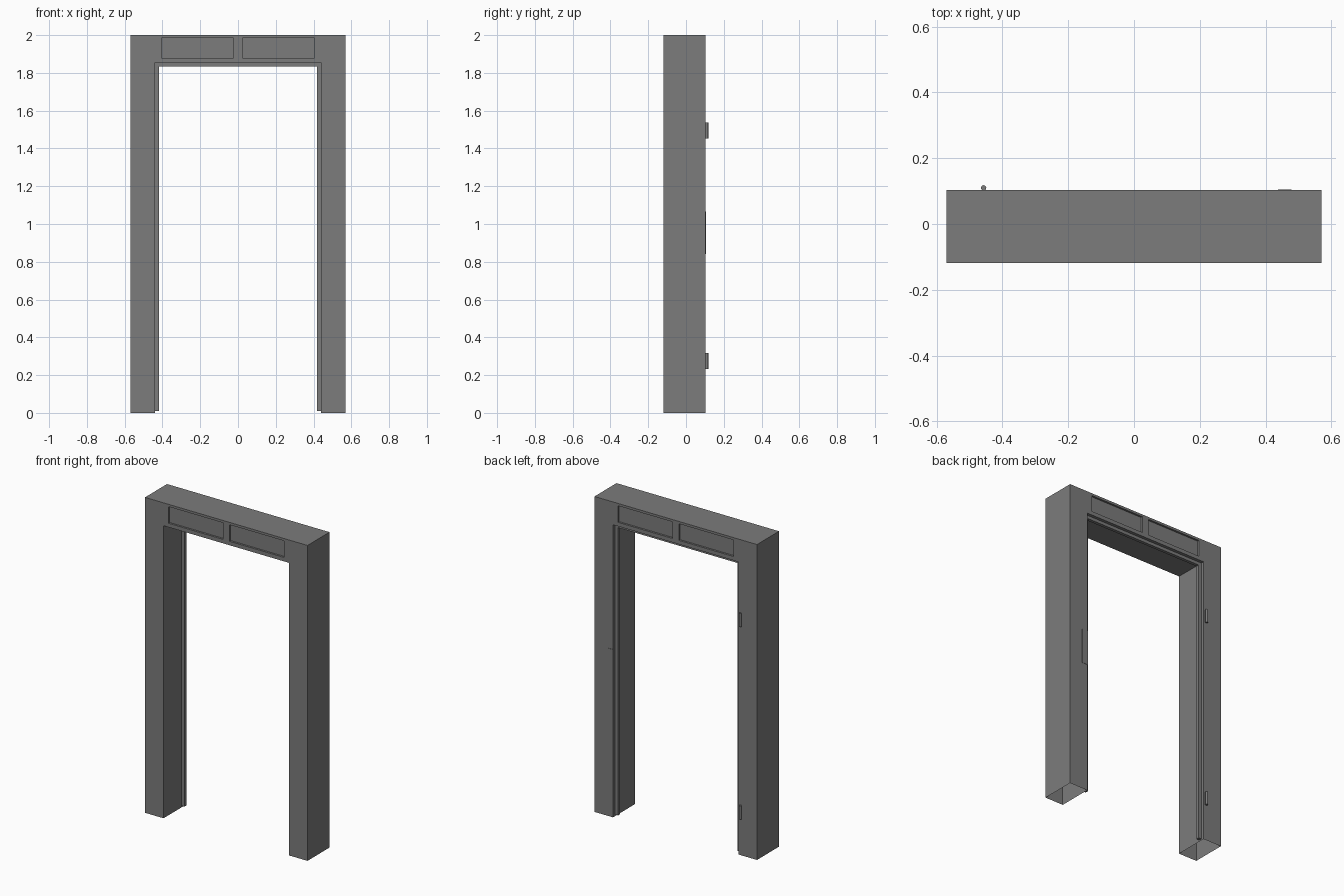
import bpy, bmesh
from mathutils import Vector

if "Cube" in bpy.data.objects:
    bpy.data.objects.remove(bpy.data.objects["Cube"], do_unlink=True)

grey = bpy.data.materials.new("grey_paint")
grey.use_nodes = True
grey.diffuse_color = (0.2, 0.2, 0.2, 1)
grey.node_tree.nodes["Principled BSDF"].inputs["Base Color"].default_value = (0.2, 0.2, 0.2, 1)

FRONT, BACK = -0.118, 0.103
OPENING, HEAD, TOP = 0.44, 1.855, 2.0


def add(name, bm):
    bmesh.ops.recalc_face_normals(bm, faces=bm.faces)
    mesh = bpy.data.meshes.new(name)
    bm.to_mesh(mesh)
    bm.free()
    mesh.materials.append(grey)
    ob = bpy.data.objects.new(name, mesh)
    bpy.context.collection.objects.link(ob)
    return ob


def extrude_profile(points, y0, y1):
    """Solid from an x/z outline, running from y0 to y1."""
    bm = bmesh.new()
    face = bm.faces.new([bm.verts.new((x, y0, z)) for x, z in points])
    out = bmesh.ops.extrude_face_region(bm, geom=[face], use_keep_orig=True)
    verts = [g for g in out["geom"] if isinstance(g, bmesh.types.BMVert)]
    bmesh.ops.translate(bm, verts=verts, vec=(0, y1 - y0, 0))
    return bm


def box(x0, x1, y0, y1, z0, z1):
    return extrude_profile([(x0, z0), (x1, z0), (x1, z1), (x0, z1)], y0, y1)


# Side posts: hollow at the foot, stepped under the header
for name, s in (("left_post", 1), ("right_post", -1)):
    outline = [(0.57, 0), (OPENING, 0), (OPENING, HEAD), (0.43, HEAD), (0.43, TOP), (0.57, TOP)]
    bm = extrude_profile([(s * x, z) for x, z in outline], FRONT, BACK)
    bmesh.ops.recalc_face_normals(bm, faces=bm.faces)
    foot = [f for f in bm.faces if f.calc_center_median().z < 0.001]
    bmesh.ops.delete(bm, geom=foot, context="FACES_ONLY")
    add(name, bm)

# Header with two sunken panels on each side
bm = box(-0.43, 0.43, FRONT, BACK, HEAD, TOP)
cuts = [((x, 0, 0), (1, 0, 0)) for x in (-0.405, -0.023, 0.023, 0.405)]
cuts += [((0, 0, z), (0, 0, 1)) for z in (1.88, 1.985)]
for co, no in cuts:
    bmesh.ops.bisect_plane(bm, geom=bm.verts[:] + bm.edges[:] + bm.faces[:],
                           plane_co=Vector(co), plane_no=Vector(no))
bmesh.ops.recalc_face_normals(bm, faces=bm.faces)
panels = []
for f in bm.faces:
    c = f.calc_center_median()
    if abs(f.normal.y) > 0.9 and 0.03 < abs(c.x) < 0.4 and 1.88 < c.z < 1.985:
        panels.append(f)
bmesh.ops.inset_individual(bm, faces=panels, thickness=0, depth=-0.012)
add("header", bm)

# Door stop running around the opening near the back
inner, under, foot = 0.419, 1.835, 0.01
stop = [(-OPENING, foot), (-inner, foot), (-inner, under), (inner, under),
        (inner, foot), (OPENING, foot), (OPENING, HEAD), (-OPENING, HEAD)]
add("door_stop", extrude_profile(stop, 0.063, 0.083))

# Strike plate on the left post
add("strike_plate", box(0.437, 0.479, BACK - 0.002, BACK + 0.002, 0.84, 1.065))

# Hinge knuckles on the right post
for name, z in (("lower_hinge", 0.275), ("upper_hinge", 1.495)):
    bpy.ops.mesh.primitive_cylinder_add(vertices=16, radius=0.008, depth=0.085,
                                        location=(-0.457, 0.11, z))
    hinge = bpy.context.object
    hinge.name = name
    hinge.data.materials.append(grey)
    bpy.ops.object.shade_smooth_by_angle()
